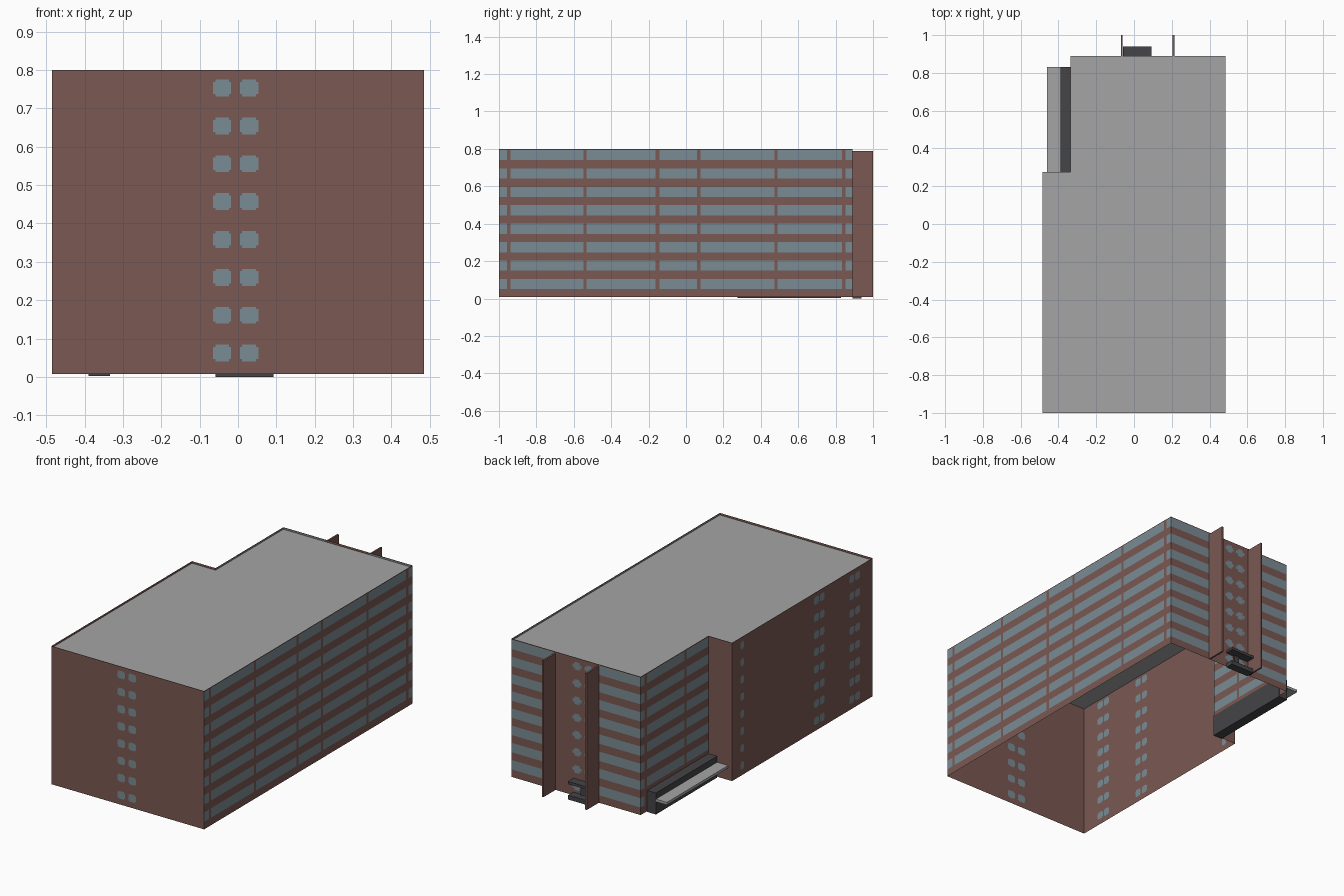
import bpy, bmesh

if "Cube" in bpy.data.objects:
    bpy.data.objects.remove(bpy.data.objects["Cube"])

def material(name, rgb):
    m = bpy.data.materials.new(name)
    m.diffuse_color = (*rgb, 1)
    m.use_nodes = True
    m.node_tree.nodes["Principled BSDF"].inputs["Base Color"].default_value = m.diffuse_color
    return m

BRICK = material("brick", (0.195, 0.098, 0.084))
GLASS = material("window glass", (0.195, 0.260, 0.296))
ROOF = material("roof grey", (0.376, 0.376, 0.376))
DARK = material("dark trim", (0.058, 0.058, 0.064))

def finish(name, bm, mats):
    mesh = bpy.data.meshes.new(name)
    bm.to_mesh(mesh)
    bm.free()
    for m in mats:
        mesh.materials.append(m)
    ob = bpy.data.objects.new(name, mesh)
    bpy.context.collection.objects.link(ob)
    return ob

def box(name, x, y, z, mat):
    bm = bmesh.new()
    bmesh.ops.create_cube(bm, size=1)
    for v in bm.verts:
        v.co = [r[0] if c < 0 else r[1] for c, r in zip(v.co, (x, y, z))]
    return finish(name, bm, [mat])

BASE, TOP = 0.007, 0.80
FLOORS, STEP = 8, 0.0987

def wall(name, p, q, windows=()):
    """Single-sheet wall from p to q, cut into cells; cells inside a window are glass."""
    axis = 0 if p[0] != q[0] else 1
    a, b = p[axis], q[axis]
    us = sorted({a, b, *(u for w in windows for u in w[:2])}, reverse=b < a)
    zs = sorted({BASE, TOP, *(z for w in windows for z in w[2:])})
    bm = bmesh.new()
    def vert(u, z):
        return bm.verts.new((u, p[1], z) if axis == 0 else (p[0], u, z))
    for u0, u1 in zip(us, us[1:]):
        for z0, z1 in zip(zs, zs[1:]):
            f = bm.faces.new([vert(u0, z0), vert(u1, z0), vert(u1, z1), vert(u0, z1)])
            u, z = (u0 + u1) / 2, (z0 + z1) / 2
            f.material_index = int(any(w[0] < u < w[1] and w[2] < z < w[3] for w in windows))
    bmesh.ops.remove_doubles(bm, verts=bm.verts, dist=1e-5)
    return finish(name, bm, [BRICK, GLASS])

def bands(spans):
    # continuous window strips, one per floor
    return [(u0, u1, 0.05 + i * STEP, 0.104 + i * STEP) for i in range(FLOORS) for u0, u1 in spans]

def spots(spans, h=0.044, cut=0.006):
    # small windows with clipped corners, one per floor
    out = []
    for i in range(FLOORS):
        z = 0.062 + i * STEP
        for u0, u1 in spans:
            out += [(u0, u1, z - h / 2 + cut, z + h / 2 - cut),
                    (u0 + cut, u1 - cut, z - h / 2, z + h / 2)]
    return out

# Footprint, counter-clockwise, with the notch at the back left
X, Y0, Y1, NX, NY = 0.485, -1.0, 0.89, -0.335, 0.275
foot = [(-X, Y0), (X, Y0), (X, Y1), (NX, Y1), (NX, NY), (-X, NY)]

side = [(-1, -0.957), (-0.938, -0.547), (-0.531, -0.162), (-0.142, 0.058),
        (0.077, 0.473), (0.49, 0.833), (0.853, 0.89)]
notch = [(max(a, NY), b) for a, b in side if b > NY]
wall("front_wall", foot[0], foot[1], spots([(-0.065, -0.018), (0.005, 0.053)]))
wall("right_wall", foot[1], foot[2], bands(side))
wall("back_wall", foot[2], foot[3], bands([(NX, -0.07), (0.215, X)])
     + spots([(-0.036, 0.022), (0.04, 0.097)], cut=0.012))
wall("notch_side_wall", foot[3], foot[4], bands(notch))
wall("notch_back_wall", foot[4], foot[5])
wall("left_wall", foot[5], foot[0],
     spots([(-0.885, -0.842), (-0.832, -0.79), (-0.565, -0.522), (-0.512, -0.47), (0.165, 0.2)]))

# Roof with a low parapet rim
bm = bmesh.new()
face = bm.faces.new([bm.verts.new((x, y, TOP)) for x, y in foot])
bm.normal_update()
bmesh.ops.inset_region(bm, faces=[face], thickness=0.014, use_even_offset=True)
bmesh.ops.inset_region(bm, faces=[face], thickness=0.0005, depth=-0.012, use_even_offset=True)
finish("roof", bm, [ROOF])

# Tall brick fins either side of the back entrance
for label, x in (("left", -0.065), ("right", 0.21)):
    box(label + "_fin", (x - 0.005, x + 0.005), (Y1, 1.0), (BASE, 0.79), BRICK)

# Back entrance: step, door post and canopy
box("entrance_step", (-0.058, 0.092), (Y1, 0.937), (0, 0.025), DARK)
box("entrance_door", (0.01, 0.04), (Y1, 0.898), (0.025, 0.09), DARK)
box("entrance_canopy", (-0.058, 0.092), (Y1, 0.94), (0.09, 0.105), DARK)

# Shopfront in the notch with its projecting canopy
box("shopfront", (-0.39, NX + 0.002), (NY, 0.83), (0.002, 0.125), DARK)
box("shopfront_canopy", (-0.46, -0.388), (NY, 0.83), (0.075, 0.09), ROOF)
